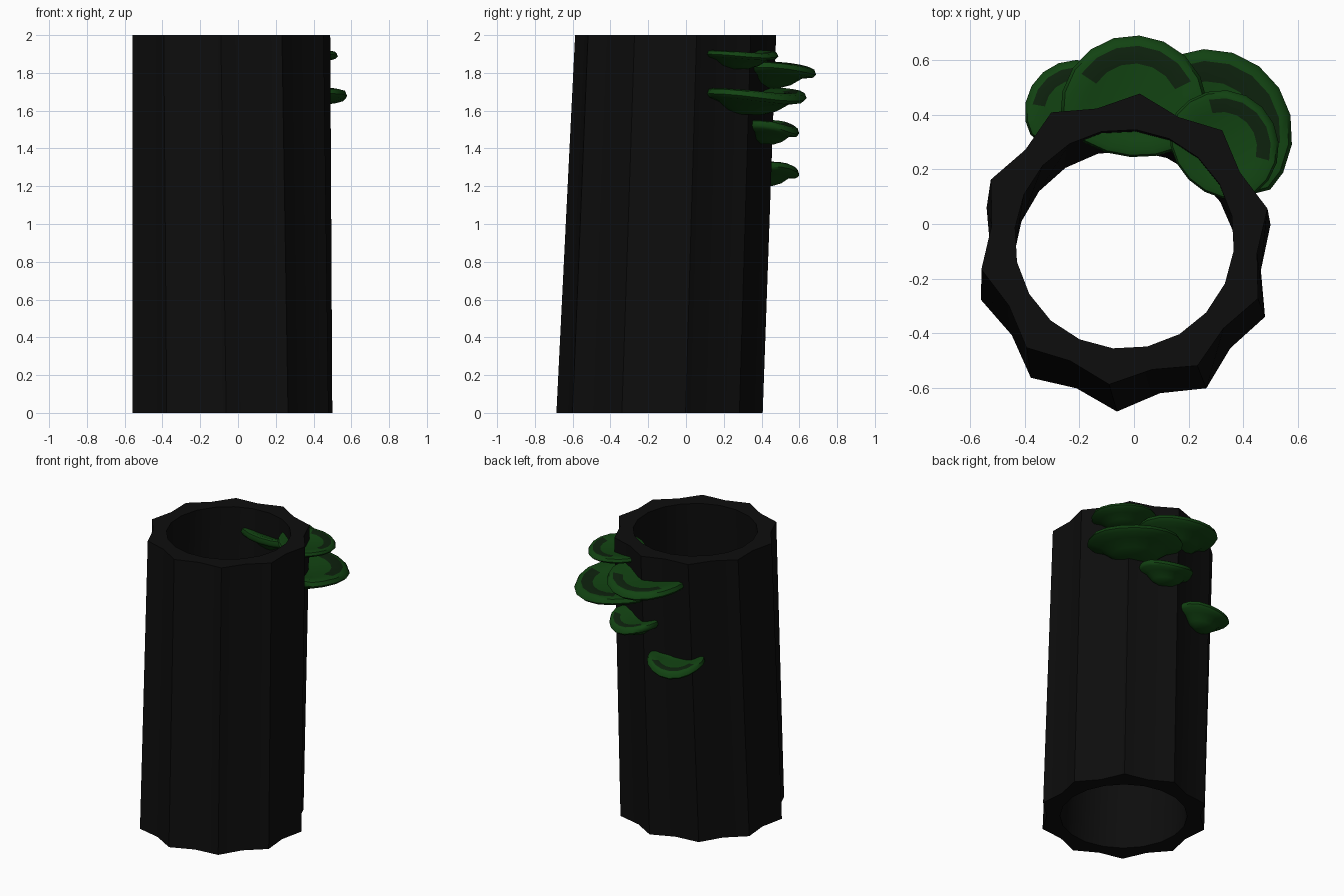
import bpy, bmesh, math
from mathutils import Vector

cube = bpy.data.objects.get("Cube")
if cube:
    bpy.data.objects.remove(cube, do_unlink=True)


def material(name, rgb):
    mat = bpy.data.materials.new(name)
    mat.use_nodes = True
    mat.diffuse_color = (*rgb, 1)
    node = mat.node_tree.nodes["Principled BSDF"]
    node.inputs["Base Color"].default_value = (*rgb, 1)
    node.inputs["Roughness"].default_value = 0.9
    return mat


BARK = material("black bark", (0.004, 0.004, 0.004))
GREEN = material("moss green", (0.006, 0.056, 0.006))
DARK = material("dark green", (0.004, 0.015, 0.004))


def finish(bm, name, mats, angle):
    bmesh.ops.recalc_face_normals(bm, faces=bm.faces)
    mesh = bpy.data.meshes.new(name)
    bm.to_mesh(mesh)
    bm.free()
    for mat in mats:
        mesh.materials.append(mat)
    obj = bpy.data.objects.new(name, mesh)
    bpy.context.collection.objects.link(obj)
    bpy.ops.object.select_all(action="DESELECT")
    obj.select_set(True)
    bpy.context.view_layer.objects.active = obj
    bpy.ops.object.shade_smooth_by_angle(angle=math.radians(angle))
    return obj


def bridge(bm, a, b):
    n = len(a)
    return [bm.faces.new((a[i], a[(i + 1) % n], b[(i + 1) % n], b[i])) for i in range(n)]


# Hollow leaning log with a ten-ridged outside and a round bore
def build_log():
    bm = bmesh.new()

    def ring(centre, turn, peak, valley):
        verts = []
        for i in range(20):
            a = math.radians(turn + 18 * i)
            r = valley if i % 2 else peak
            verts.append(bm.verts.new(centre + Vector((r * math.cos(a), r * math.sin(a), 0))))
        return verts

    low, high = Vector((-0.03, -0.14, 0)), Vector((-0.035, -0.055, 2))
    rings = [ring(low, 86.6, 0.547, 0.495), ring(high, 84, 0.535, 0.488),
             ring(high, 84, 0.402, 0.402), ring(low, 86.6, 0.41, 0.41)]
    for i in range(4):
        bridge(bm, rings[i], rings[(i + 1) % 4])
    finish(bm, "hollow_log", [BARK], 30)


# Shelf fungus: a shallow bowl with a lip that droops at its outer tip
PROFILE = [(0.3, -0.03), (0.62, -0.015), (0.86, 0), (0.96, -0.005), (1, -0.03),
           (0.94, -0.05), (0.72, -0.07), (0.5, -0.115), (0.25, -0.14)]


def build_fungus(name, x, y, top, radius, inward, droop, depth):
    bm = bmesh.new()
    out = Vector((x + 0.034, y + 0.07, 0)).normalized()
    side = Vector((-out.y, out.x, 0))
    base = Vector((x, y, top))
    sides = 18
    rings = []
    for r, z in PROFILE:
        ring = []
        for i in range(sides):
            a = math.tau * i / sides
            u, v = r * math.cos(a), r * math.sin(a)
            drop = droop * max(u, 0) ** 2
            u *= radius if u > 0 else radius * inward
            ring.append(bm.verts.new(base + out * u + side * (v * radius)
                                     + Vector((0, 0, z * depth - drop))))
        rings.append(ring)
    for k in range(len(rings) - 1):
        faces = bridge(bm, rings[k], rings[k + 1])
        # Dark patch on the outward part of the upper face
        if k == 1:
            for face in faces:
                d = face.calc_center_median() - base
                if d.dot(out) > 0.55 * abs(d.dot(side)):
                    face.material_index = 1
    bm.faces.new(rings[0])
    bm.faces.new(rings[-1])
    finish(bm, name, [GREEN, DARK], 50)


build_log()
build_fungus("fungus_top", 0.32, 0.28, 1.92, 0.21, 0.8, 0.02, 0.7)
build_fungus("fungus_back", 0.0, 0.42, 1.86, 0.27, 0.65, 0.04, 1.0)
build_fungus("fungus_large", 0.27, 0.33, 1.72, 0.31, 0.45, 0.04, 1.0)
build_fungus("fungus_middle", 0.09, 0.42, 1.55, 0.18, 0.6, 0.05, 0.9)
build_fungus("fungus_low", -0.21, 0.41, 1.33, 0.19, 0.6, 0.05, 0.9)
